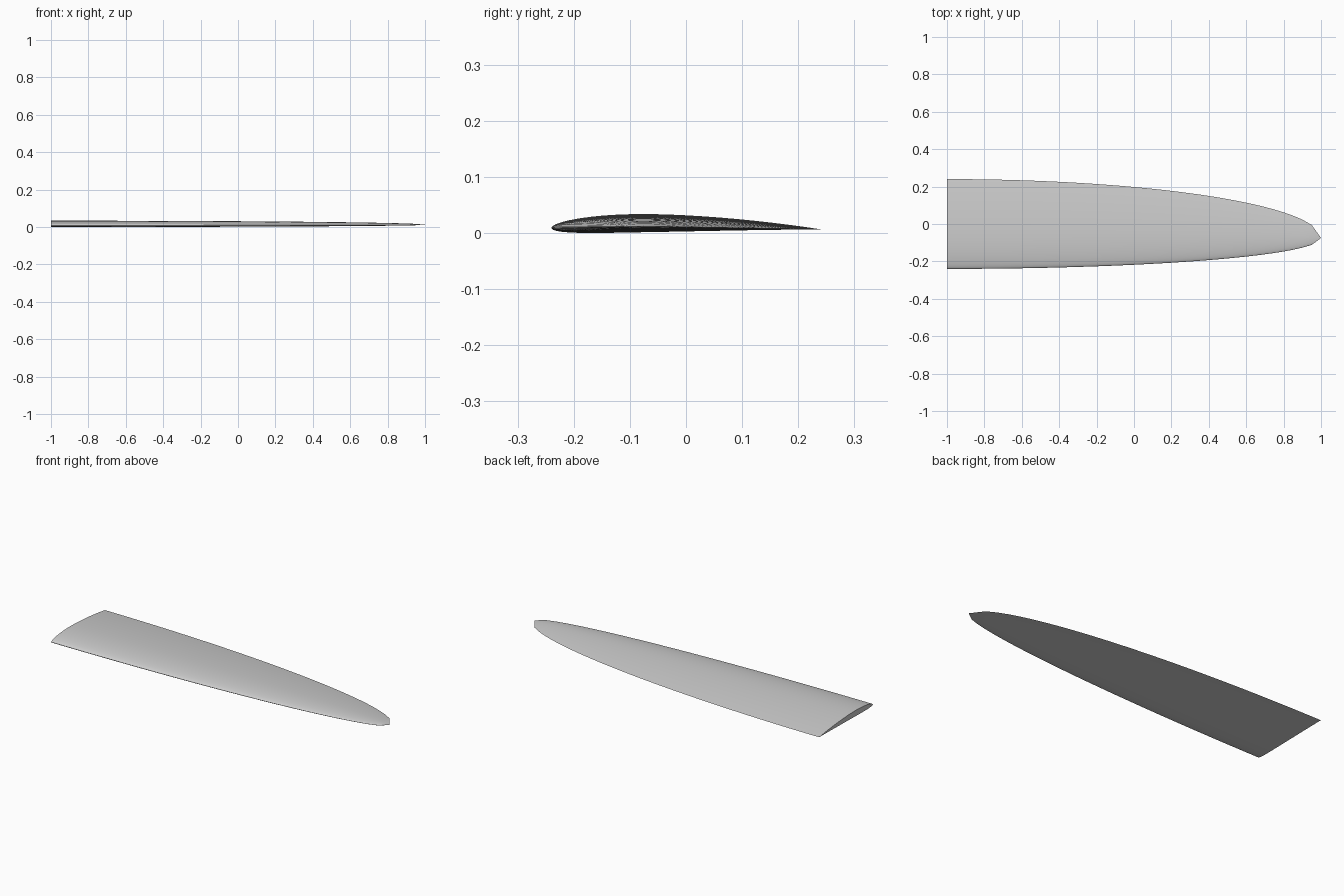
import bpy, bmesh, math

cube = bpy.data.objects.get("Cube")
if cube:
    bpy.data.objects.remove(cube, do_unlink=True)

STATIONS = 40            # even steps along the span
SIDE = 24                # points along each side of the section
CHORD, CAMBER, PEAK, THICK = 0.48, 0.02, 0.4, 0.068
TIP_Y, TIP_Z = -0.075, 0.012


def section_point(t, side):
    """Point on a cambered aerofoil at chord fraction t; side is +1 top, -1 bottom."""
    half = 5 * THICK * (0.2969 * math.sqrt(t) - 0.126 * t - 0.3516 * t**2
                        + 0.2843 * t**3 - 0.1036 * t**4)
    if t < PEAK:
        mean = CAMBER / PEAK**2 * (2 * PEAK * t - t * t)
    else:
        mean = CAMBER / (1 - PEAK)**2 * (1 - 2 * PEAK + 2 * PEAK * t - t * t)
    y = (t - 0.5) * CHORD
    z = 0.0095 - 0.0025 * t + CHORD * (mean + side * half)
    return y, z


# Closed root section: trailing edge, over the top, round the nose, along the bottom
ts = [(1 - math.cos(math.pi * i / SIDE)) / 2 for i in range(SIDE + 1)]
section = [section_point(t, 1) for t in reversed(ts)]
section += [section_point(t, -1) for t in ts[1:-1]]
low = min(z for y, z in section)
section = [(y, z - low) for y, z in section]

# Wing: the section shrinks elliptically towards the tip point
bm = bmesh.new()
rings = []
for i in range(STATIONS):
    f = i / STATIONS
    s = math.sqrt(1 - f * f)
    rings.append([bm.verts.new((2 * f - 1, TIP_Y + (y - TIP_Y) * s,
                                TIP_Z + (z - TIP_Z) * s)) for y, z in section])
tip = bm.verts.new((1, TIP_Y, TIP_Z))
n = len(section)
for a, b in zip(rings, rings[1:]):
    for j in range(n):
        k = (j + 1) % n
        bm.faces.new((a[j], a[k], b[k], b[j]))
for j in range(n):
    bm.faces.new((rings[-1][j], rings[-1][(j + 1) % n], tip))

# Flat root end
bm.faces.new(rings[0])
bmesh.ops.recalc_face_normals(bm, faces=bm.faces)

mesh = bpy.data.meshes.new("wing")
bm.to_mesh(mesh)
bm.free()
wing = bpy.data.objects.new("wing", mesh)
bpy.context.collection.objects.link(wing)

# Plain grey finish
grey = bpy.data.materials.new("light_grey")
grey.use_nodes = True
colour = (0.6, 0.6, 0.6, 1)
grey.diffuse_color = colour
grey.node_tree.nodes["Principled BSDF"].inputs["Base Color"].default_value = colour
mesh.materials.append(grey)

bpy.ops.object.select_all(action="DESELECT")
wing.select_set(True)
bpy.context.view_layer.objects.active = wing
bpy.ops.object.shade_smooth_by_angle(angle=math.radians(35))
